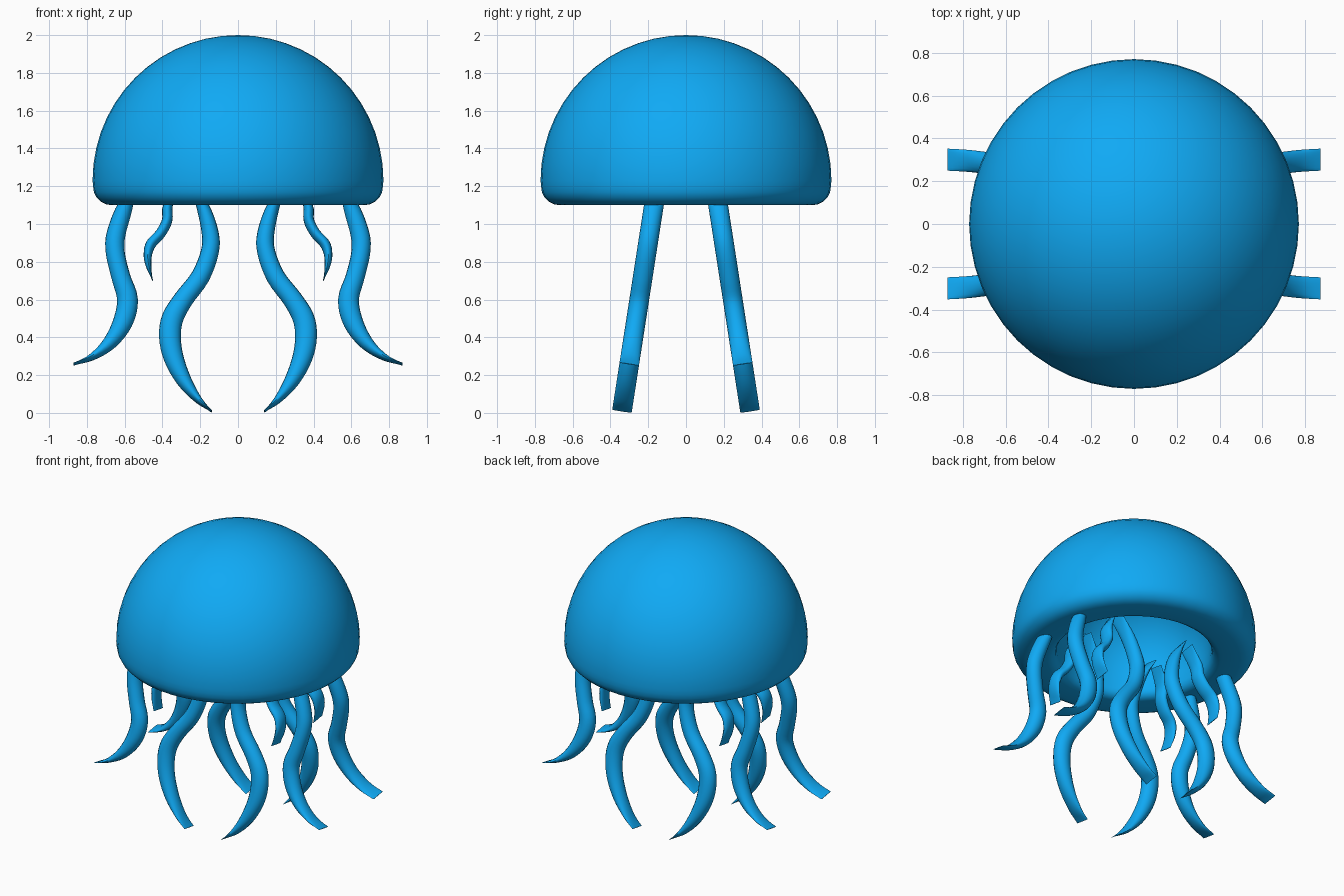
import bpy, bmesh, math
from mathutils import Vector

if "Cube" in bpy.data.objects:
    bpy.data.objects.remove(bpy.data.objects["Cube"])

blue = bpy.data.materials.new("blue")
blue.diffuse_color = (0.005, 0.40, 0.91, 1)
blue.use_nodes = True
blue.node_tree.nodes["Principled BSDF"].inputs["Base Color"].default_value = blue.diffuse_color


def finish(name, bm):
    bmesh.ops.remove_doubles(bm, verts=bm.verts, dist=1e-5)
    bmesh.ops.recalc_face_normals(bm, faces=bm.faces)
    me = bpy.data.meshes.new(name)
    bm.to_mesh(me)
    bm.free()
    ob = bpy.data.objects.new(name, me)
    bpy.context.collection.objects.link(ob)
    me.materials.append(blue)
    bpy.ops.object.select_all(action='DESELECT')
    ob.select_set(True)
    bpy.context.view_layer.objects.active = ob
    bpy.ops.object.shade_smooth_by_angle(angle=math.radians(50))
    return ob


def arc(cx, cz, r, a0, a1, n):
    angles = [math.radians(a0 + (a1 - a0) * i / n) for i in range(n + 1)]
    return [Vector((cx + r * math.cos(a), 0, cz + r * math.sin(a))) for a in angles]


# Bell: hollow dome with a thick rounded rim, spun around z
profile = (arc(0, 1.23, 0.77, 90, 0, 14) + arc(0.67, 1.197, 0.097, 0, -90, 5)
           + arc(0.55, 1.16, 0.06, -90, -180, 4) + arc(0, 1.23, 0.49, 0, 90, 10))
bm = bmesh.new()
verts = [bm.verts.new(p) for p in profile]
edges = [bm.edges.new(e) for e in zip(verts, verts[1:])]
bmesh.ops.spin(bm, geom=verts + edges, axis=(0, 0, 1), cent=(0, 0, 0),
               angle=2 * math.pi, steps=48, use_merge=True)
finish("bell", bm)

# Tentacle paths: x, z, thickness in the front view
paths = {
    "outer_tentacle": [(.54, 1.22, 0), (.595, 1.1, .08), (.645, .95, .1), (.65, .85, .1),
                       (.62, .72, .1), (.585, .6, .11), (.61, .48, .105), (.68, .37, .075),
                       (.775, .295, .035), (.87, .258, 0)],
    "inner_tentacle": [(.27, 1.24, 0), (.19, 1.1, .065), (.147, .95, .09), (.15, .85, .095),
                       (.2, .72, .1), (.29, .6, .105), (.347, .5, .115), (.36, .4, .115),
                       (.34, .29, .105), (.285, .17, .08), (.21, .07, .04), (.14, .009, 0)],
    "small_tentacle": [(.31, 1.22, 0), (.37, 1.1, .05), (.375, 1.02, .055), (.41, .95, .055),
                       (.46, .895, .055), (.477, .84, .045), (.474, .78, .03), (.453, .705, 0)],
}


def smooth_path(pts, n=4):
    # Catmull-Rom interpolation
    p = [Vector(q) for q in pts]
    p = [2 * p[0] - p[1]] + p + [2 * p[-1] - p[-2]]
    out = []
    for a, b, c, d in zip(p, p[1:], p[2:], p[3:]):
        for i in range(n):
            t = i / n
            out.append(0.5 * (2 * b + (c - a) * t + (2 * a - 5 * b + 4 * c - d) * t ** 2
                              + (3 * b - a - 3 * c + d) * t ** 3))
    return out + [p[-2]]


def tentacle(name, pts, sx, sy):
    # Elliptical section of constant depth, thinning to a wedge at both ends
    slope, depth, sides = 0.155, 0.052, 16
    normal = Vector((0, 1, slope)).normalized()
    path = smooth_path(pts)
    pos = [Vector((p.x, 0.17 + slope * (1.1 - p.y), p.y)) for p in path]
    bm = bmesh.new()
    rings = []
    for i, p in enumerate(pos):
        tangent = (pos[min(i + 1, len(pos) - 1)] - pos[max(i - 1, 0)]).normalized()
        across = tangent.cross(normal) * max(path[i].z, 0.004) / 2
        ring = []
        for k in range(sides):
            a = 2 * math.pi * k / sides
            v = p + across * math.cos(a) + normal * depth * math.sin(a)
            ring.append(bm.verts.new((v.x * sx, v.y * sy, v.z)))
        rings.append(ring)
    for r, s in zip(rings, rings[1:]):
        for k in range(sides):
            j = (k + 1) % sides
            bm.faces.new((r[k], r[j], s[j], s[k]))
    bm.faces.new(rings[0])
    bm.faces.new(rings[-1])
    finish(name, bm)


# Three tentacles mirrored to all four quarters
for name, pts in paths.items():
    for sx, xn in ((1, "right"), (-1, "left")):
        for sy, yn in ((-1, "front"), (1, "back")):
            tentacle(f"{name}_{yn}_{xn}", pts, sx, sy)
